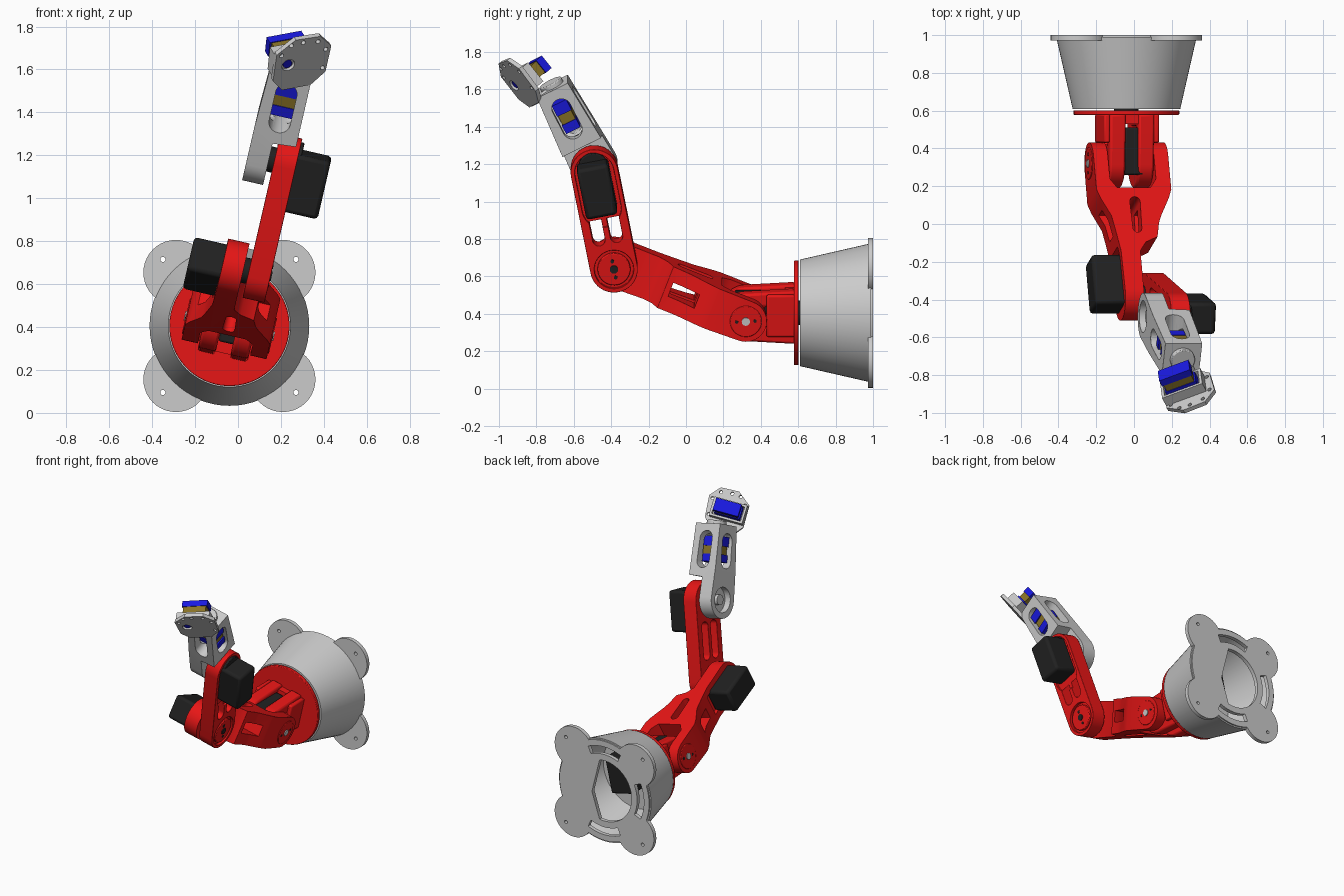
import bpy, bmesh
from math import sin, cos, pi, acos, radians, hypot
from mathutils import Matrix, Vector

if "Cube" in bpy.data.objects:
    bpy.data.objects.remove(bpy.data.objects["Cube"])


def material(name, rgb):
    m = bpy.data.materials.new(name)
    m.diffuse_color = (*rgb, 1)
    m.use_nodes = True
    m.node_tree.nodes["Principled BSDF"].inputs["Base Color"].default_value = m.diffuse_color
    return m


RED = material("red", (0.8, 0.008, 0.008))
BLACK = material("black", (0.015, 0.015, 0.015))
BLUE = material("blue", (0.01, 0.01, 0.75))
BRASS = material("brass", (0.25, 0.17, 0.02))
GREY = None


def frame(x, y, z, o):
    m = Matrix((x, y, z)).transposed().to_4x4()
    m.translation = o
    return m


# The whole arm is rolled 13 degrees about the base axis
ARM = Matrix.Translation((-0.04, 0, 0.405)) @ Matrix.Rotation(radians(13), 4, 'Y')


def link_frame(y, z, dy, dz):
    """X = joint axis, Y = along the link, Z = across it."""
    k = hypot(dy, dz)
    dy, dz = dy / k, dz / k
    return ARM @ frame(Vector((1, 0, 0)), Vector((0, dy, dz)), Vector((0, -dz, dy)), (0, y, z))


# --- 2D profiles ---
def arc(r, a0, a1, n=24, c=(0, 0)):
    return [(c[0] + r * cos(a0 + (a1 - a0) * i / n), c[1] + r * sin(a0 + (a1 - a0) * i / n)) for i in range(n + 1)]


def circle(r, c=(0, 0), n=40):
    return arc(r, 0, 2 * pi, n, c)[:-1]


def rect(u0, u1, v0, v1):
    return [(u0, v0), (u1, v0), (u1, v1), (u0, v1)]


def capsule(r0, r1, length, u=0, v=0):
    a = acos((r0 - r1) / length)
    return arc(r1, -a, a, 20, (u + length, v)) + arc(r0, a, 2 * pi - a, 20, (u, v))


def tongue(r, length, h):
    a = acos((r - h) / length)
    return arc(r, a, 2 * pi - a) + [(length, -h), (length, h)]


def prism(name, pts, axis, a, b, M=ARM, mat=None, bevel=0):
    """Extrude a 2D profile along a local axis from a to b."""
    place = {'X': lambda p, t: (t, p[0], p[1]), 'Y': lambda p, t: (p[0], t, p[1]), 'Z': lambda p, t: (p[0], p[1], t)}[axis]
    bm = bmesh.new()
    lo, hi = [[bm.verts.new(M @ Vector(place(p, t))) for p in pts] for t in (a, b)]
    bm.faces.new(lo)
    bm.faces.new(hi)
    for i in range(len(pts)):
        j = (i + 1) % len(pts)
        bm.faces.new((lo[i], lo[j], hi[j], hi[i]))
    return finish(name, bm, mat, bevel)


def finish(name, bm, mat, bevel=0):
    bmesh.ops.recalc_face_normals(bm, faces=bm.faces)
    me = bpy.data.meshes.new(name)
    bm.to_mesh(me)
    bm.free()
    ob = bpy.data.objects.new(name, me)
    bpy.context.collection.objects.link(ob)
    if mat:
        me.materials.append(mat)
    if bevel:
        add_bevel(ob, bevel)
    return ob


def add_bevel(ob, width):
    m = ob.modifiers.new("bevel", 'BEVEL')
    m.width, m.segments, m.limit_method, m.angle_limit = width, 2, 'ANGLE', radians(40)


def combine(ob, op, *tools):
    bpy.context.view_layer.objects.active = ob
    for t in tools:
        m = ob.modifiers.new("bool", 'BOOLEAN')
        m.operation, m.object, m.solver = op, t, 'EXACT'
        bpy.ops.object.modifier_apply(modifier=m.name)
        bpy.data.objects.remove(t)


def servo(name, M, w, h, d):
    for i, (mat, t0, t1) in enumerate(((BLUE, -.5, -.2), (BRASS, -.2, .12), (BLUE, .12, .5))):
        k = 0.9 if mat is BRASS else 1
        prism(f"{name}_{i}", rect(-w / 2 * k, w / 2 * k, -h / 2 * k, h / 2 * k), 'Z', t0 * d, t1 * d, M, mat)


# --- Base: hollow cone lying on the y axis, with eared flange ---
BASE = Matrix.Translation((-0.04, 0, 0.405))
bm = bmesh.new()
prof = [(.06, .61), (.285, .61), (.372, .99), (.352, .99), (.267, .63), (.06, .63)]
vs = [bm.verts.new(BASE @ Vector((r, y, 0))) for r, y in prof]
es = [bm.edges.new((vs[i], vs[(i + 1) % 6])) for i in range(6)]
bmesh.ops.spin(bm, geom=vs + es, cent=BASE @ Vector((0, 0, 0)), axis=(0, 1, 0), angle=2 * pi, steps=64, use_merge=True)
bmesh.ops.remove_doubles(bm, verts=bm.verts, dist=1e-5)
finish("base_cone", bm, GREY)

flange = prism("base_flange", circle(.362, n=64), 'Y', .972, 1.0, BASE)
quads = [(sx, sz) for sx in (-1, 1) for sz in (-1, 1)]
combine(flange, 'UNION', *[prism("ear", circle(.152, (.249 * sx, .249 * sz)), 'Y', .972, 1.0, BASE) for sx, sz in quads])
opening = arc(.22, radians(80), radians(280), 40) + [(.1, -.03)]
slots = [arc(.32, radians(c - 24), radians(c + 24)) + arc(.265, radians(c + 24), radians(c - 24)) for c in (90, 180, 270)]
combine(flange, 'DIFFERENCE', *[prism("cut", p, 'Y', .9, 1.1, BASE) for p in
        [opening] + slots + [circle(.012, (.31 * sx, .31 * sz), 16) for sx, sz in quads]])
prism("base_motor", rect(-.09, .09, -.09, .17), 'Y', .64, .82, ARM, BLACK, .012)

# --- Turntable and shoulder bracket ---
prism("turntable", circle(.28, n=64), 'Y', .578, .602, ARM, RED, .004)
prism("turntable_shaft", circle(.065), 'Y', .59, .64, ARM, BLACK)
SH = link_frame(.32, 0, 1, 0)
for name, s in (("left", -1), ("right", 1)):
    slab = prism(f"shoulder_{name}_cheek", tongue(.13, .262, .145), 'X', s * .035, s * .12, SH, RED)
    combine(slab, 'DIFFERENCE', prism("cut", rect(.1, .2, -.06, .06), 'X', -.2, .2, SH))
    add_bevel(slab, .012)
    prism(f"shoulder_{name}_rib", rect(.11, .262, -.1, .13), 'X', s * .118, s * .15, SH, RED, .01)
prism("shoulder_motor", rect(-.06, .19, -.08, .12), 'X', -.034, .07, SH, BLACK, .01)
prism("shoulder_back_web", rect(.21, .262, -.13, .13), 'X', -.05, .05, SH, RED)

# --- Upper arm: fork at the shoulder, offset slab at the elbow ---
L2 = .754
UP = link_frame(.32, 0, -.705, .269)
plan = [(-.203, -.13), (-.203, .19), (-.185, .24), (-.135, .34), (-.12, .42), (-.1, .54), (-.095, .9),
        (.005, .9), (.005, .54), (.04, .49), (.105, .46), (.12, .38), (.135, .34), (.185, .24), (.203, .19), (.203, -.13),
        (.125, -.13), (.125, .13), (.09, .18), (-.09, .18), (-.125, .13), (-.125, -.13)]
upper = prism("upper_arm", plan, 'Z', -.2, .2, UP, RED)
combine(upper, 'INTERSECT', prism("cut", capsule(.112, .127, L2), 'X', -.3, .3, UP))
combine(upper, 'DIFFERENCE',
        prism("cut", capsule(.028, .024, .15, .26).copy() and [(v, u) for u, v in capsule(.028, .024, .15, .26)], 'Z', -.3, .3, UP),
        prism("cut", rect(.28, .43, -.04, .04), 'X', -.3, .3, UP),
        prism("cut", rect(.5, .6, -.075, .075), 'X', -.3, -.075, UP))
add_bevel(upper, .012)
for name, s in (("left", -1), ("right", 1)):
    prism(f"shoulder_{name}_cap", circle(.085), 'X', s * .2, s * .208, UP, RED, .004)
    prism(f"shoulder_{name}_pin", circle(.022), 'X', s * .1, s * .214, UP, GREY)
    for k in (-1, 1):
        prism("shoulder_screw", circle(.009, (k * .045, .02 * k), 12), 'X', s * .2, s * .21, UP, BLACK)

# --- Middle arm: slotted dog-bone ---
L3 = .541
MID = link_frame(-.385, .269, -.105, .531)
mid = prism("middle_arm", capsule(.127, .127, L3), 'X', .03, .135, MID, RED)
combine(mid, 'DIFFERENCE', prism("cut", circle(.105), 'X', .115, .2, MID),
        prism("cut", capsule(.105, .105, .2, L3 - .2), 'X', .12, .2, MID),
        *[prism("cut", capsule(.033, .033, .19, .175, v), 'X', -.1, .3, MID) for v in (-.048, .048)])
add_bevel(mid, .008)
prism("middle_arm_hub", circle(.088), 'X', .1, .134, MID, RED, .005)
prism("middle_arm_pin", circle(.022), 'X', .1, .14, MID, BLACK)
for k in (-1, 1):
    prism("middle_arm_screw", circle(.01, (k * .045, 0), 12), 'X', .1, .137, MID, BLACK)

# --- Joint motors and their horns ---
prism("upper_arm_motor", rect(L2 - .21, L2 + .07, -.085, .085), 'X', -.252, -.07, UP, BLACK, .018)
prism("middle_arm_motor", rect(L3 - .215, L3 + .065, -.085, .085), 'X', .11, .288, MID, BLACK, .018)
prism("middle_motor_collar", capsule(.08, .08, .13, L3 - .1), 'X', .1, .15, MID, BLACK, .006)
for name, M, s in (("upper", UP, L2), ("middle", MID, L3)):
    prism(f"{name}_horn", circle(.06, (s, 0)), 'X', -.03, .06, M, BLACK)

# --- Forearm: grey box on an offset tongue, with oval windows ---
FORE = link_frame(-.49, .80, -.45, .893)
plan = [(-.095, -.2), (.005, -.2), (.005, .14), (.115, .15), (.115, .5), (-.085, .5), (-.095, .2)]
fore = prism("forearm", plan, 'Z', -.3, .3, FORE)
combine(fore, 'INTERSECT', prism("cut", tongue(.125, .499, .092), 'X', -.3, .3, FORE))
combine(fore, 'DIFFERENCE',
        prism("cut", capsule(.052, .052, .13, .26), 'X', -.3, .3, FORE),
        prism("cut", [(v, u) for u, v in capsule(.05, .05, .15, .25, .015)], 'Z', -.3, .3, FORE),
        prism("cut", circle(.085), 'X', -.2, -.05, FORE))
add_bevel(fore, .012)
prism("forearm_pin", circle(.035), 'X', -.075, 0, FORE, GREY)
servo("forearm_servo", FORE @ Matrix.Translation((.015, .335, 0)) @ Matrix.Rotation(-pi / 2, 4, 'X'), .17, .085, .17)

# --- Wrist and end plate ---
prism("wrist_collar", circle(.065, (.015, 0)), 'Y', .49, .525, FORE, GREY, .005)
n = Vector((.37, -.70, -.60)).normalized()
w = Vector((.1, -.65, .75))
w = (w - n * w.dot(n)).normalized()
END = frame(w.cross(n), w, n, (.29, -.89, 1.638))
outline = [(-.085, -.145), (.06, -.145), (.13, -.08), (.145, .07), (.085, .14), (-.04, .145), (-.13, .075), (-.135, -.08)]
plate = prism("end_plate", outline, 'Z', -.012, .012, END)
holes = [(-.06, .115), (0, .12), (.075, .11), (.118, .055), (.112, -.055), (-.105, .065)]
combine(plate, 'DIFFERENCE', *[prism("cut", circle(.011, h, 16), 'Z', -.1, .1, END) for h in holes],
        prism("cut", circle(.032, (-.065, 0)), 'Z', -.1, .1, END))
prism("wrist_foot", rect(-.08, .06, -.15, -.115), 'Z', -.12, .008, END, GREY, .008)
holder = prism("servo_holder", rect(-.13, .1, -.07, .06), 'Z', -.07, -.005, END)
combine(holder, 'DIFFERENCE', prism("cut", rect(-.115, .085, -.055, .045), 'Z', -.1, -.02, END))
servo("wrist_servo", END @ Matrix.Translation((-.018, -.005, -.098)), .175, .085, .14)
prism("wrist_servo_shaft", circle(.022, (-.065, 0)), 'Z', -.05, .004, END, BLUE)

# Smooth shading with sharp edges kept
bpy.ops.object.select_all(action='SELECT')
bpy.context.view_layer.objects.active = plate
bpy.ops.object.shade_smooth_by_angle(angle=radians(35))
